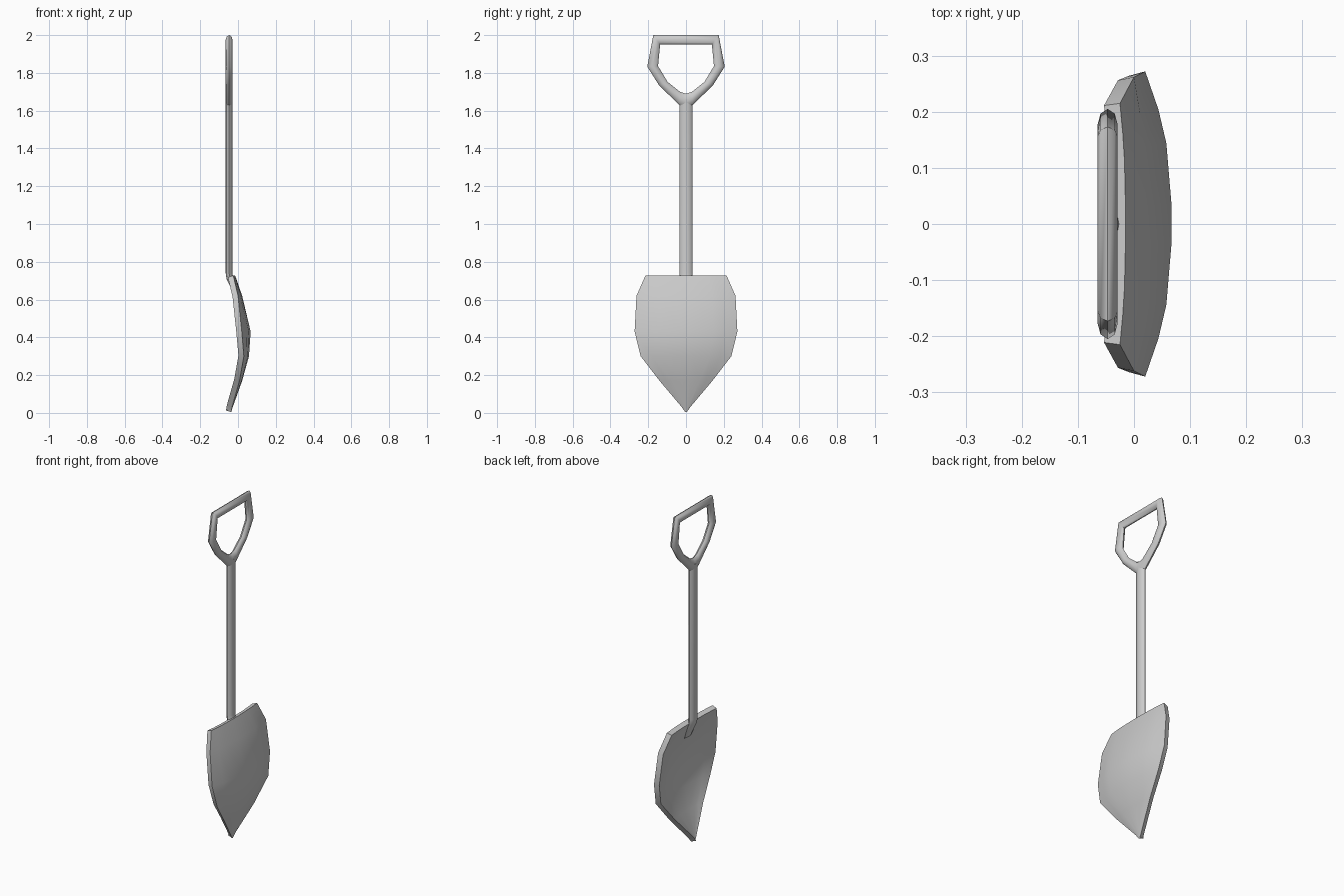
import bpy, bmesh, math

if "Cube" in bpy.data.objects:
    bpy.data.objects.remove(bpy.data.objects["Cube"])


def finish(name, bm, thickness=0):
    bmesh.ops.recalc_face_normals(bm, faces=bm.faces[:])
    if thickness:  # open sheet: make every normal face +x before thickening
        bm.normal_update()
        if sum(f.normal.x for f in bm.faces) < 0:
            bmesh.ops.reverse_faces(bm, faces=bm.faces[:])
    me = bpy.data.meshes.new(name)
    bm.to_mesh(me)
    bm.free()
    ob = bpy.data.objects.new(name, me)
    bpy.context.collection.objects.link(ob)
    bpy.ops.object.select_all(action='DESELECT')
    ob.select_set(True)
    bpy.context.view_layer.objects.active = ob
    if thickness:
        mod = ob.modifiers.new("thickness", 'SOLIDIFY')
        mod.thickness = thickness
        mod.offset = -1
        bpy.ops.object.modifier_apply(modifier=mod.name)
    bpy.ops.object.shade_smooth_by_angle(angle=math.radians(50))
    return ob


def bridge(bm, rings, closed_ring, closed_path=False):
    n = len(rings[0])
    for i in range(len(rings) if closed_path else len(rings) - 1):
        a, b = rings[i], rings[(i + 1) % len(rings)]
        for j in range(n if closed_ring else n - 1):
            k = (j + 1) % n
            bm.faces.new((a[j], a[k], b[k], b[j]))


ANG = [math.tau * i / 8 for i in range(8)]
SX = -0.047  # x of shaft and grip

# Blade: dished sheet, rows of (z, half width, centre x, edge depth)
rows = [(0.727, 0.215, -0.015, 0.010), (0.62, 0.262, 0.022, 0.022),
        (0.43, 0.272, 0.067, 0.047), (0.30, 0.240, 0.058, 0.027),
        (0.17, 0.140, 0.022, 0.014), (0.03, 0.022, -0.028, 0.004),
        (0.004, 0.004, -0.036, 0.0)]
half = [(0.12, 0.0), (0.53, 0.2), (0.75, 0.5), (1.0, 1.0)]
cols = [(-f, d) for f, d in reversed(half)] + half
bm = bmesh.new()
bridge(bm, [[bm.verts.new((cx - d * depth, f * w, z)) for f, d in cols]
            for z, w, cx, depth in rows], False)
finish("blade", bm, 0.03)

# Shaft: flattened tube bending into the blade
bm = bmesh.new()
rings = [[bm.verts.new((x + rx * math.sin(a), 0.034 * math.cos(a), z)) for a in ANG]
         for z, x, rx in [(0.62, -0.006, 0.012), (0.71, SX + 0.004, 0.018),
                          (0.74, SX, 0.018), (1.66, SX, 0.018)]]
bridge(bm, rings, True)
bm.faces.new(rings[0])
bm.faces.new(rings[-1])
finish("shaft", bm)

# D-grip: closed loop through (outer y, outer z, inner y, inner z)
side = [(0.173, 2.0, 0.137, 1.951), (0.205, 1.833, 0.148, 1.836),
        (0.143, 1.735, 0.097, 1.752), (0.036, 1.63, 0.032, 1.70)]
path = side + [(0, 1.60, 0, 1.69)] + [(-a, b, -c, d) for a, b, c, d in reversed(side)]
bm = bmesh.new()
rings = []
for oy, oz, iy, iz in path:
    rings.append([bm.verts.new((SX + 0.018 * math.sin(a),
                                (oy + iy) / 2 + math.cos(a) * (oy - iy) / 2,
                                (oz + iz) / 2 + math.cos(a) * (oz - iz) / 2)) for a in ANG])
bridge(bm, rings, True, True)
finish("grip", bm)
